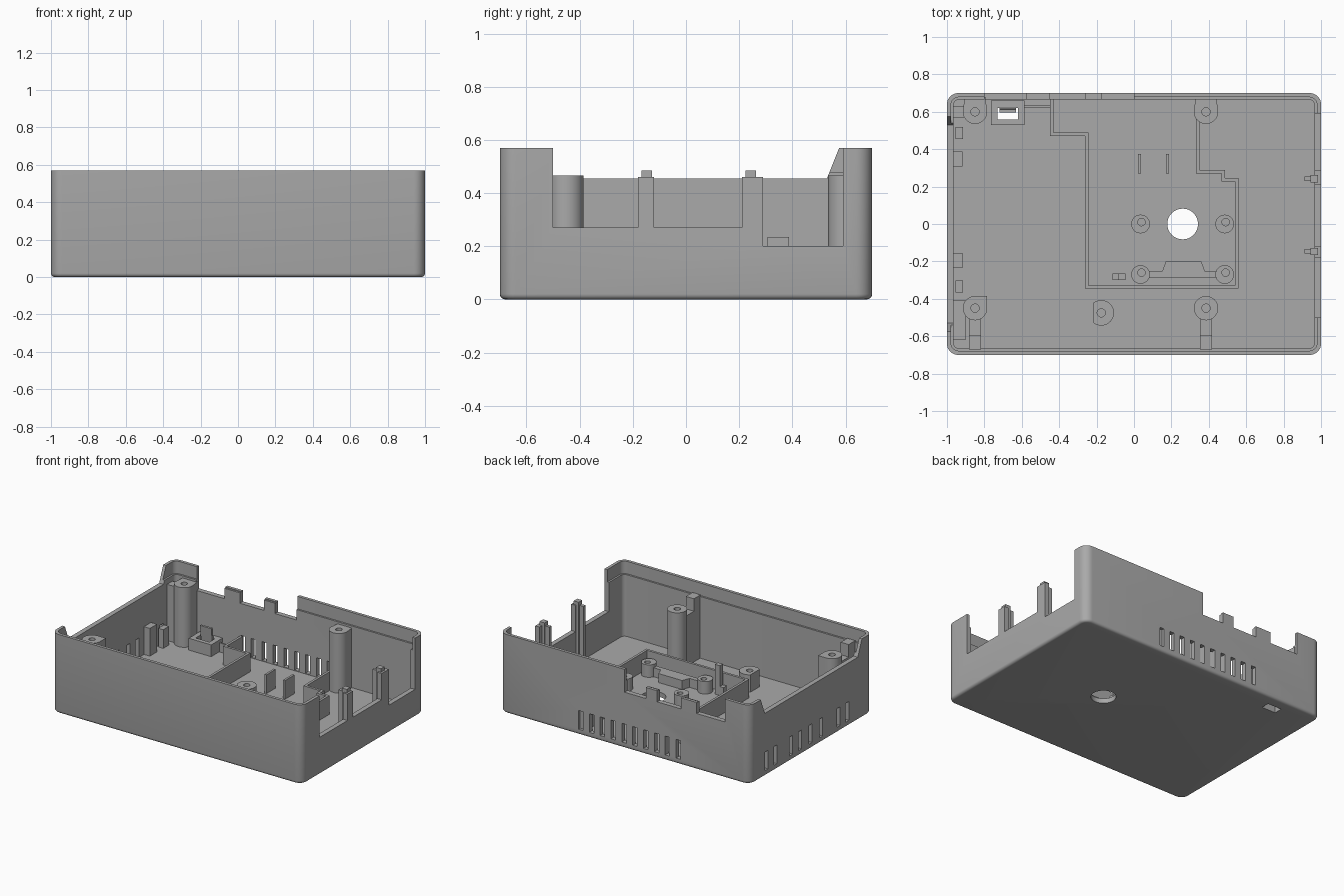
import bpy, bmesh, math

cube = bpy.data.objects.get("Cube")
if cube:
    bpy.data.objects.remove(cube)

grey = bpy.data.materials.new("mid grey plastic")
grey.use_nodes = True
grey.diffuse_color = (0.4, 0.4, 0.4, 1)
grey.node_tree.nodes["Principled BSDF"].inputs["Base Color"].default_value = (0.4, 0.4, 0.4, 1)

FLOOR = 0.035
SINK = 0.015   # parts start inside the floor


def prism(name, pts, z0, z1):
    """Extrude a counter-clockwise outline from z0 to z1."""
    bm = bmesh.new()
    low = [bm.verts.new((x, y, z0)) for x, y in pts]
    high = [bm.verts.new((x, y, z1)) for x, y in pts]
    bm.faces.new(low)
    bm.faces.new(high)
    n = len(pts)
    for i in range(n):
        j = (i + 1) % n
        bm.faces.new((low[i], low[j], high[j], high[i]))
    bmesh.ops.recalc_face_normals(bm, faces=bm.faces)
    mesh = bpy.data.meshes.new(name)
    bm.to_mesh(mesh)
    bm.free()
    mesh.materials.append(grey)
    ob = bpy.data.objects.new(name, mesh)
    bpy.context.collection.objects.link(ob)
    return ob


def box(name, x0, x1, y0, y1, z0, z1):
    return prism(name, [(x0, y0), (x1, y0), (x1, y1), (x0, y1)], z0, z1)


def circle(x, y, r, n=32, start=0.0, sweep=2 * math.pi):
    count = n if sweep > 6 else n + 1
    return [(x + r * math.cos(start + sweep * i / n),
             y + r * math.sin(start + sweep * i / n)) for i in range(count)]


def rounded_rect(hx, hy, r):
    pts = []
    for k, (sx, sy) in enumerate([(1, 1), (-1, 1), (-1, -1), (1, -1)]):
        pts += circle(sx * (hx - r), sy * (hy - r), r, 8, k * math.pi / 2, math.pi / 2)
    return pts


def bake(ob):
    deps = bpy.context.evaluated_depsgraph_get()
    mesh = bpy.data.meshes.new_from_object(ob.evaluated_get(deps))
    ob.modifiers.clear()
    ob.data = mesh


def cut(ob, *cutters):
    """Subtract each cutter and discard it."""
    for c in cutters:
        mod = ob.modifiers.new("cut", 'BOOLEAN')
        mod.operation = 'DIFFERENCE'
        mod.solver = 'EXACT'
        mod.object = c
        bpy.context.view_layer.update()
        bake(ob)
        bpy.data.objects.remove(c)


def smooth(ob):
    bpy.ops.object.select_all(action='DESELECT')
    ob.select_set(True)
    bpy.context.view_layer.objects.active = ob
    bpy.ops.object.shade_smooth_by_angle(angle=math.radians(30))


# Outer tray with a softened bottom edge
tray = prism("tray", rounded_rect(1, 0.7, 0.06), 0, 0.57)
bm = bmesh.new()
bm.from_mesh(tray.data)
rim = [e for e in bm.edges if all(v.co.z < 0.01 for v in e.verts)]
bmesh.ops.bevel(bm, geom=rim, offset=0.02, segments=4, profile=0.5, affect='EDGES')
bm.to_mesh(tray.data)
bm.free()

# Hollow inside, with a thinner lip at the top
cut(tray,
    prism("cavity", rounded_rect(0.965, 0.665, 0.03), FLOOR, 0.7),
    prism("lip", rounded_rect(0.978, 0.678, 0.04), 0.48, 0.7))

# Openings in the left wall, leaving two tabs
for y0, y1, z in [(-0.5, -0.18, 0.27), (-0.12, 0.21, 0.27), (0.29, 0.59, 0.2)]:
    cut(tray, box("opening", 0.9, 1.1, y0, y1, z, 0.7))
cut(tray, box("tab_top", 0.9, 1.1, -0.3, 0.4, 0.46, 0.7))

# Openings in the back wall, leaving two tabs
for x0, x1 in [(-0.8, -0.575), (-0.45, -0.26), (-0.17, 0)]:
    cut(tray, box("opening", x0, x1, 0.6, 0.8, 0.405, 0.7))
cut(tray, box("tab_top", -0.7, -0.1, 0.6, 0.8, 0.485, 0.7))

# Right wall lowered with sloping ends
slope = prism("slope", [(-0.53, 0.455), (0.53, 0.455), (0.61, 0.655), (-0.61, 0.655)], -0.1, 0.1)
for v in slope.data.vertices:
    x, y, z = v.co
    v.co = (z - 1, x, y)
cut(tray, slope)

# Vent slots in the back and right walls
for i in range(10):
    x = 0.35 - i * 0.0865
    cut(tray, box("vent", x - 0.018, x + 0.018, 0.6, 0.8, 0.04, 0.175))
for y in (0.51, 0.41, 0.23, 0.13, 0.01, -0.11, -0.31, -0.41):
    cut(tray, box("vent", -1.1, -0.9, y - 0.018, y + 0.018, 0.04, 0.175))

# Round hole and latch slot through the floor
cut(tray, prism("floor_hole", circle(0.26, 0, 0.082, 48), -0.1, 0.1),
    box("latch_hole", -0.73, -0.62, 0.56, 0.62, -0.1, 0.1))
smooth(tray)


def post(name, pts, x, y, top, hole=0.022):
    ob = prism(name, pts, SINK, top)
    cut(ob, prism("bore", circle(x, y, hole, 20), FLOOR + 0.02, 1))
    smooth(ob)


# Tall screw posts: rear pair merge into the back wall
for side, x in [("right", -0.85), ("left", 0.385)]:
    arc = circle(x, 0.6, 0.065, 24, math.pi, math.pi)
    post("rear_post_" + side, arc + [(x + 0.055, 0.68), (x - 0.055, 0.68)], x, 0.6, 0.465)
post("front_post_left", circle(0.385, -0.45, 0.065), 0.385, -0.45, 0.465)
corner = circle(-0.85, -0.45, 0.065, 24, math.pi / 2, 1.5 * math.pi)
post("front_post_right", corner + [(-0.785, -0.385)], -0.85, -0.45, 0.465)
half = circle(-0.175, -0.475, 0.068, 24, -0.72 * math.pi, 1.44 * math.pi)
post("short_post", half, -0.175, -0.475, 0.16)

# Ribs and clips tying the front posts to the front wall
for side, x in [("right", -0.85), ("left", 0.385)]:
    box("post_rib_" + side, x - 0.032, x + 0.032, -0.6, -0.5, SINK, 0.4)
    box("post_clip_" + side, x - 0.032, x + 0.032, -0.67, -0.595, SINK, 0.49)
box("corner_block", -0.97, -0.9, -0.62, -0.41, SINK, 0.24)
box("rear_corner_block", -0.97, -0.9, 0.57, 0.63, SINK, 0.44)

# Board standoffs and the stepped bar between the front pair
for x in (0.035, 0.485):
    for y in (0, -0.27):
        post("board_standoff", circle(x, y, 0.05, 28), x + 0.005, y + 0.01, 0.125, 0.02)
prism("standoff_bar", [(0.06, -0.288), (0.46, -0.288), (0.46, -0.255), (0.38, -0.255),
                       (0.36, -0.2), (0.17, -0.2), (0.15, -0.255), (0.06, -0.255)], SINK, 0.1)

# Thin partition around the board, as a strip of given width
path = [(-0.44, 0.67), (-0.44, 0.48), (-0.252, 0.48), (-0.252, -0.337), (0.55, -0.337),
        (0.55, 0.237), (0.477, 0.237), (0.477, 0.28), (0.34, 0.28), (0.34, 0.67)]
H = 0.009
outline = []
for (ax, ay), (bx, by) in zip(path, path[1:]):
    outline.append(((ax, ay), (bx, by)))


def side_of(offset):
    """Offset the right-angled path sideways."""
    pts = []
    for i, (x, y) in enumerate(path):
        dx = dy = 0
        for a, b in outline[max(i - 1, 0):i + 1]:
            ux, uy = b[0] - a[0], b[1] - a[1]
            length = math.hypot(ux, uy)
            dx += uy / length * offset
            dy -= ux / length * offset
        pts.append((x + dx, y + dy))
    return pts


prism("board_partition", side_of(H) + side_of(-H)[::-1], SINK, 0.17)

# Upright guide plates
for x in (0.03, 0.18):
    box("guide_plate", x - 0.008, x + 0.008, 0.27, 0.375, SINK, 0.17)

# Hook beside the partition
box("hook_stem", -0.085, -0.045, -0.3, -0.265, SINK, 0.25)
box("hook_foot", -0.115, -0.045, -0.3, -0.265, SINK, 0.1)

# Latch frame with a leaning tongue
frame = box("latch_frame", -0.765, -0.585, 0.53, 0.66, SINK, 0.12)
cut(frame, box("frame_hole", -0.73, -0.62, 0.56, 0.62, -0.1, 0.3))
tongue = box("latch_tongue", -0.72, -0.63, 0.61, 0.626, 0.06, 0.2)
for v in tongue.data.vertices:
    if v.co.z > 0.1:
        v.co.y -= 0.015
box("latch_rib", -0.585, -0.45, 0.622, 0.634, SINK, 0.1)

# Card supports along the right wall
for y, top in [(0.347, 0.235), (-0.195, 0.235)]:
    box("right_support", -0.97, -0.918, y - 0.04, y + 0.04, SINK, top)
for y in (0.487, -0.335):
    box("right_peg", -0.955, -0.915, y - 0.032, y + 0.032, SINK, 0.17)

# Clip ribs behind the left wall tabs
for y in (0.243, -0.147):
    box("left_clip_rib", 0.945, 0.985, y - 0.02, y + 0.02, SINK, 0.485)
    box("left_clip_web", 0.912, 0.95, y - 0.012, y + 0.012, SINK, 0.46)
